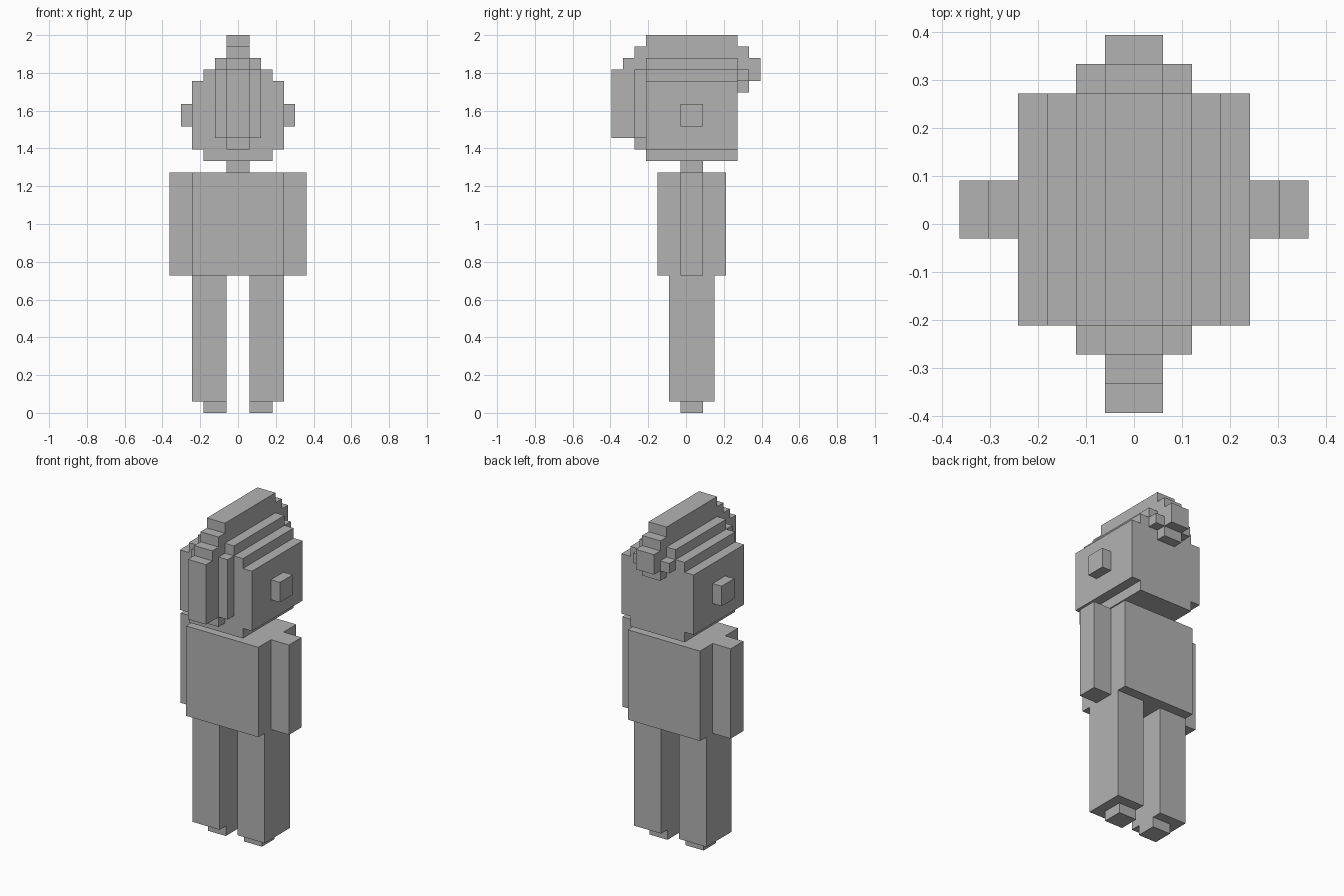
import bpy, bmesh

default = bpy.data.objects.get("Cube")
if default:
    bpy.data.objects.remove(default, do_unlink=True)

U = 2 / 33  # one block of the grid

grey = bpy.data.materials.new("plain_grey")
grey.use_nodes = True
COLOR = (0.45, 0.45, 0.45, 1)
grey.diffuse_color = COLOR
grey.node_tree.nodes["Principled BSDF"].inputs["Base Color"].default_value = COLOR


def extrude(name, outline, depth):
    """Extrude a closed outline of 3D block coordinates along depth."""
    bm = bmesh.new()
    face = bm.faces.new([bm.verts.new([c * U for c in p]) for p in outline])
    grown = bmesh.ops.extrude_face_region(bm, geom=[face], use_keep_orig=True)
    moved = [g for g in grown["geom"] if isinstance(g, bmesh.types.BMVert)]
    bmesh.ops.translate(bm, verts=moved, vec=[c * U for c in depth])
    bmesh.ops.recalc_face_normals(bm, faces=bm.faces)
    mesh = bpy.data.meshes.new(name)
    bm.to_mesh(mesh)
    bm.free()
    mesh.materials.append(grey)
    obj = bpy.data.objects.new(name, mesh)
    bpy.context.collection.objects.link(obj)
    return obj


def block(name, x, y, z):
    """Box between the given block ranges."""
    base = [(x[0], y[0], z[0]), (x[1], y[0], z[0]),
            (x[1], y[1], z[0]), (x[0], y[1], z[0])]
    return extrude(name, base, (0, 0, z[1] - z[0]))


def pair(name, x, y, z):
    """Mirrored left and right boxes."""
    block("left_" + name, x, y, z)
    block("right_" + name, (-x[1], -x[0]), y, z)


MID = (-0.5, 1.5)   # depth of the slim limbs
HEAD = (-3.5, 4.5)  # depth of the head

# Legs, body and arms
pair("foot", (1, 3), MID, (0, 1))
pair("leg", (1, 4), (-1.5, 2.5), (1, 12))
block("torso", (-4, 4), (-2.5, 3.5), (12, 21))
pair("arm", (4, 6), MID, (12, 21))
block("neck", (-1, 1), MID, (21, 22))

# Head with stepped bottom and crown
half = [(3, 22), (3, 23), (4, 23), (4, 29), (3, 29), (3, 30), (2, 30), (2, 31)]
section = half + [(-x, z) for x, z in reversed(half)]
extrude("head", [(x, HEAD[0], z) for x, z in section], (0, HEAD[1] - HEAD[0], 0))
pair("ear", (4, 5), MID, (25, 27))

# Crest wrapping over the head from front to back
crest = [(-3.5, 23), (-4.5, 23), (-4.5, 24), (-6.5, 24), (-6.5, 30), (-5.5, 30),
         (-5.5, 31), (-4.5, 31), (-4.5, 32), (-3.5, 32), (-3.5, 33), (4.5, 33),
         (4.5, 32), (5.5, 32), (5.5, 31), (6.5, 31), (6.5, 29), (5.5, 29),
         (5.5, 28), (4.5, 28), (4.5, 31), (-3.5, 31)]
extrude("crest", [(-1, y, z) for y, z in crest], (2, 0, 0))

# Thin strips beside the crest
pair("front_strip", (1, 2), (-4.5, -3.5), (24, 30))
pair("back_strip", (1, 2), (4.5, 5.5), (29, 30))
